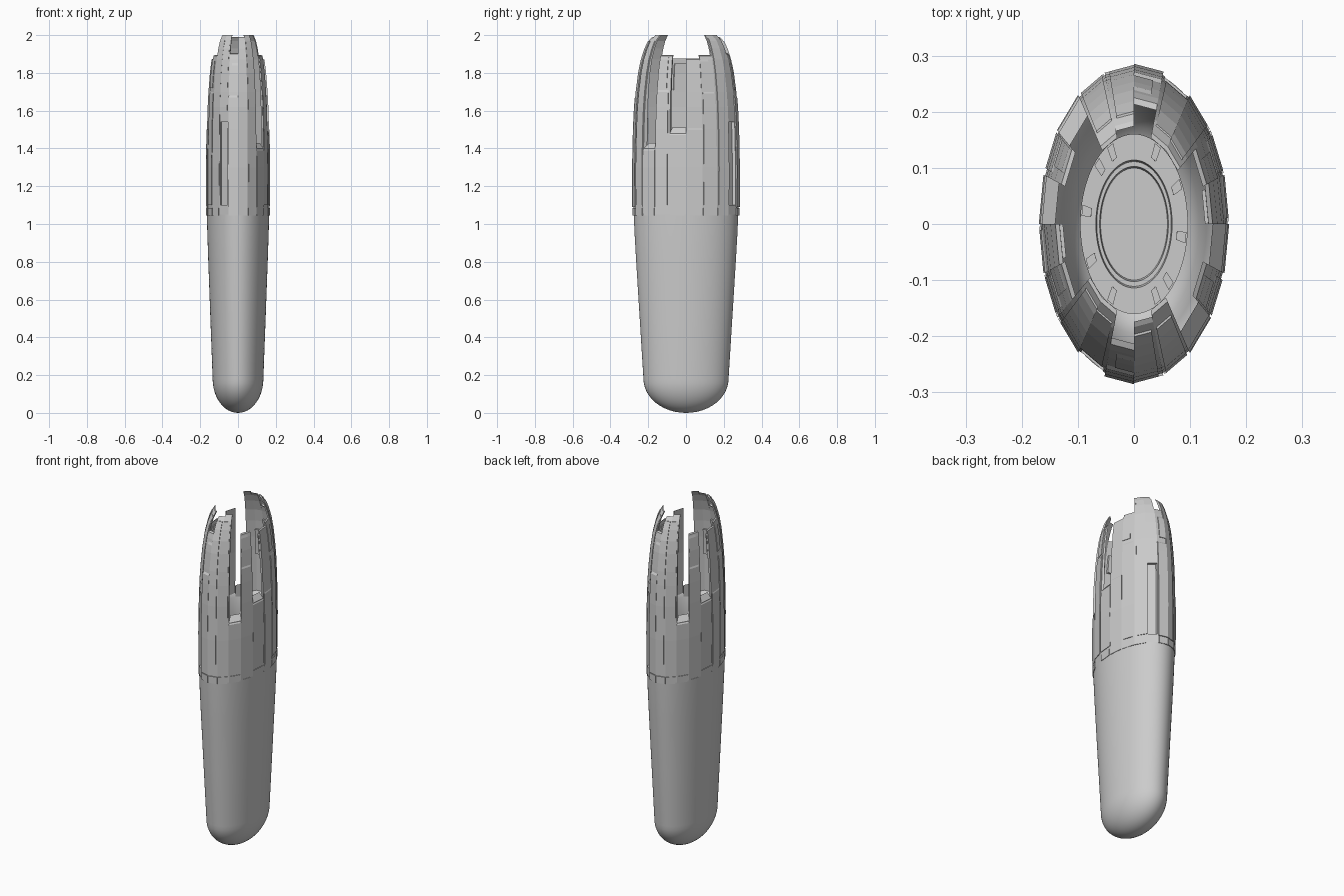
import bpy, bmesh, math

if "Cube" in bpy.data.objects:
    bpy.data.objects.remove(bpy.data.objects["Cube"])

RX, RY = 0.17, 0.285          # half widths of the oval plan
SIDES = 20
PROFILE = [(1.0, .975), (1.3, .98), (1.5, .965), (1.62, .945), (1.7, .92), (1.8, .875),
           (1.87, .825), (1.93, .755), (1.97, .69), (2.0, .60)]


def scale_at(z):
    for (z0, s0), (z1, s1) in zip(PROFILE, PROFILE[1:]):
        if z <= z1:
            return s0 + (s1 - s0) * (z - z0) / (z1 - z0)
    return PROFILE[-1][1]


def finish(bm, name, smooth=False):
    bmesh.ops.recalc_face_normals(bm, faces=bm.faces)
    me = bpy.data.meshes.new(name)
    bm.to_mesh(me)
    bm.free()
    ob = bpy.data.objects.new(name, me)
    bpy.context.collection.objects.link(ob)
    if smooth:
        bpy.ops.object.select_all(action='DESELECT')
        ob.select_set(True)
        bpy.context.view_layer.objects.active = ob
        bpy.ops.object.shade_smooth_by_angle(angle=math.radians(30))
    return ob


def lathe(name, prof, n=80):
    # oval lathe of (scale, z) points; scale 0 makes a pole
    bm = bmesh.new()
    rings = []
    for s, z in prof:
        if s == 0:
            rings.append([bm.verts.new((0, 0, z))] * n)
        else:
            rings.append([bm.verts.new((RX * s * math.sin(2 * math.pi * i / n),
                                        RY * s * math.cos(2 * math.pi * i / n), z)) for i in range(n)])
    for a, b in zip(rings, rings[1:]):
        for i in range(n):
            j = (i + 1) % n
            vs = list(dict.fromkeys([a[i], a[j], b[j], b[i]]))
            bm.faces.new(vs)
    return finish(bm, name, True)


def facet_point(k, t, s, z):
    # point on facet k of the 20-sided plan, t across its width
    a, b = (2 * math.pi * i / SIDES for i in (k, k + 1))
    x = math.sin(a) * (1 - t) + math.sin(b) * t
    y = math.cos(a) * (1 - t) + math.cos(b) * t
    return (RX * s * x, RY * s * y, z)


def panel(name, k, t0, t1, z0, z1, off=0.0, thick=0.08, bevel=0.0):
    # curved slab on facet k, made twice for the half-turn symmetry
    zs = [z0] + [z for z, _ in PROFILE if z0 + .01 < z < z1 - .01] + [z1]
    for kk in (k, k + 10):
        bm = bmesh.new()
        rows = []
        for i, z in enumerate(zs):
            s = scale_at(z) + off
            zi = min(z + bevel, 2.0) if i == len(zs) - 1 else z
            th = thick * (1 - .6 * max(0, (z - 1.5) / .5))
            rows.append([bm.verts.new(facet_point(kk, t, q, h)) for t, q, h in
                         ((t0, s, z), (t1, s, z), (t1, s - th, zi), (t0, s - th, zi))])
        for a, b in zip(rows, rows[1:]):
            for i in range(4):
                j = (i + 1) % 4
                bm.faces.new((a[i], a[j], b[j], b[i]))
        bm.faces.new(rows[0])
        bm.faces.new(rows[-1])
        finish(bm, name)


# smooth lower body with domed foot
dome = [(.79 * math.sin(i * math.pi / 24), .18 * (1 - math.cos(i * math.pi / 24))) for i in range(13)]
dome[0] = (0, 0)
lathe("lower_body", dome + [(.86, .5), (.925, .8), (.955, .95), (.97, 1.05), (.86, 1.06)])

# hollow inner cup and stepped floor
lathe("inner_cup", [(.90, 1.38), (.83, 1.36), (.76, 1.25), (.68, 1.16), (.61, 1.13), (.56, 1.12),
                    (.56, 1.10), (.40, 1.10), (.39, 1.085), (.36, 1.085), (.35, 1.07), (.27, 1.07), (0, 1.07)])

# main staves: top height per facet
tops = [1.90, 2.0, 2.0, 1.89, 1.87, 1.48, 1.89, 1.40, 2.0, 1.985]
for k, top in enumerate(tops):
    low = top < 1.6
    bev = .03 if low else .005
    if k == 1:
        # tall stave with a deep slot in its lower part
        panel("slot_back", k, 0, 1, 1.05, 1.56, -.06, .04)
        panel("slot_sill", k, 0, 1, 1.05, 1.10)
        panel("slot_jamb", k, 0, .08, 1.10, 1.54)
        panel("slot_jamb", k, .92, 1, 1.10, 1.54)
        panel("stave", k, 0, 1, 1.54, top, 0, .08)
    else:
        panel("stave", k, 0, 1, 1.05, top, 0, .14 if low else .08, bev)

# raised cover plates: facet, t0, t1, bottom, top, offset
plates = [(0, .0, 1, 1.09, 1.67, .022), (0, .0, .7, 1.71, 1.84, .015),
          (1, .15, 1, 1.60, 1.98, .012), (2, .0, .85, 1.10, 1.985, .015),
          (3, .1, .9, 1.10, 1.69, .018), (3, .35, 1, 1.72, 1.86, .015),
          (4, .0, .88, 1.08, 1.50, .018), (5, .0, 1, 1.10, 1.47, .018),
          (6, .15, .95, 1.10, 1.70, .018), (6, .3, .95, 1.72, 1.87, .012),
          (7, .0, 1, 1.09, 1.39, .018), (8, .1, .9, 1.10, 1.97, .015),
          (9, .15, 1, 1.09, 1.97, .015)]
for k, t0, t1, z0, z1, off in plates:
    panel("cover_plate", k, t0, t1, z0, z1, off, .04, .012 if z1 < 1.9 else 0)

# short collar tabs under the staves
for k in range(10):
    if k % 5 != 1:
        panel("collar_tab", k, .05 * (k % 3), .95, 1.045, 1.085, .018, .04)

# inner blocks behind the staves
for k, t0, t1, z0, z1 in ((4, .1, 1, 1.71, 1.85), (0, .2, .8, 1.72, 1.82), (9, 0, .6, 1.6, 1.75)):
    panel("inner_block", k, t0, t1, z0, z1, -.06, .06)

# small blocks on the cup floor
for k in (1, 3, 5, 7, 8):
    panel("floor_block", k, .3, .7, 1.09, 1.145, -.42, .10)
